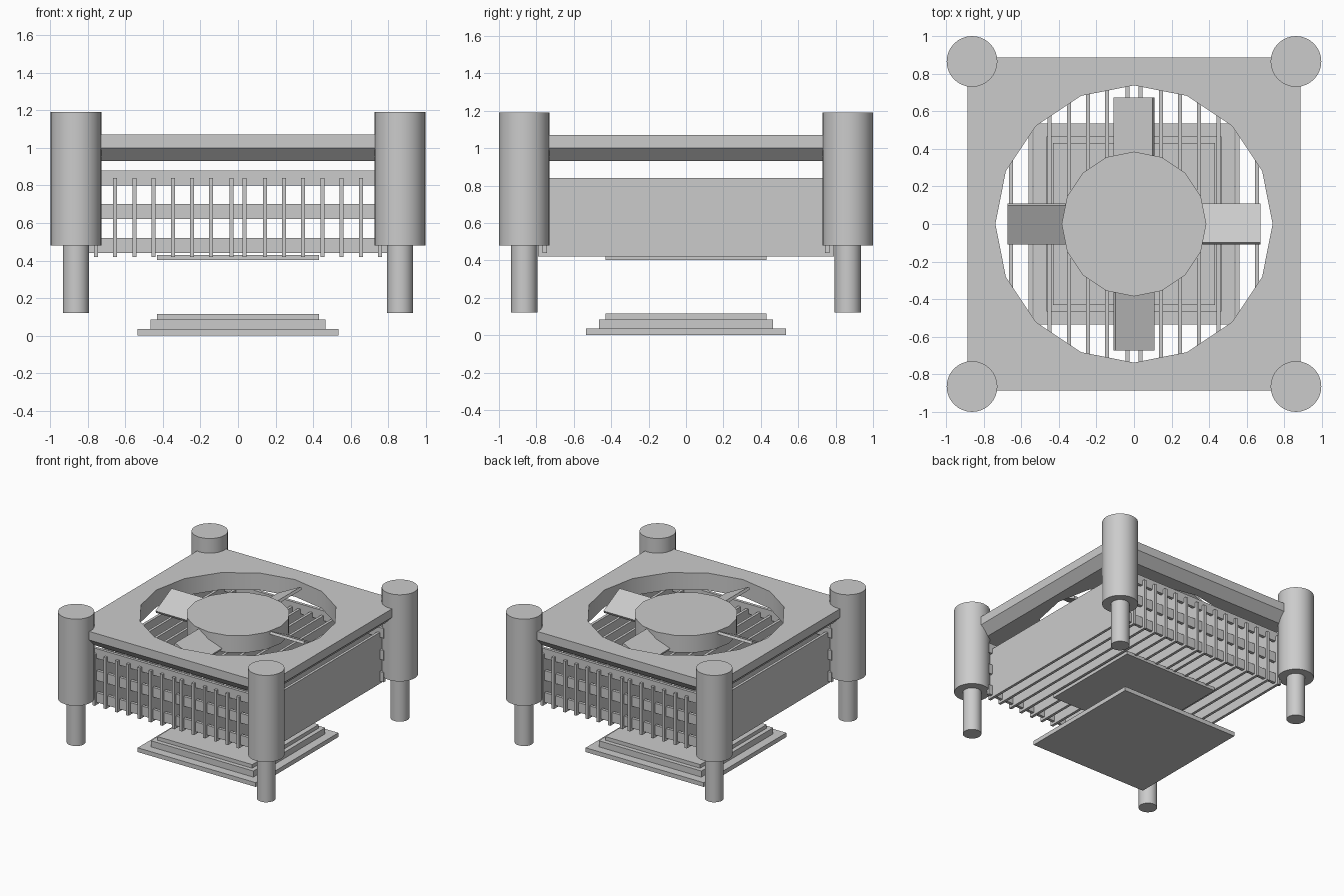
import bpy, bmesh, math
from mathutils import Matrix

if "Cube" in bpy.data.objects:
    bpy.data.objects.remove(bpy.data.objects["Cube"])


def finish(name, bm, angle=35):
    bmesh.ops.recalc_face_normals(bm, faces=bm.faces[:])
    mesh = bpy.data.meshes.new(name)
    bm.to_mesh(mesh)
    bm.free()
    ob = bpy.data.objects.new(name, mesh)
    bpy.context.collection.objects.link(ob)
    bpy.ops.object.select_all(action='DESELECT')
    bpy.context.view_layer.objects.active = ob
    ob.select_set(True)
    bpy.ops.object.shade_smooth_by_angle(angle=math.radians(angle))
    return ob


def box(name, x, y, z, matrix=None):
    """Box from (low, high) ranges on each axis, optionally transformed."""
    bm = bmesh.new()
    size = [b - a for a, b in (x, y, z)]
    mid = [(a + b) / 2 for a, b in (x, y, z)]
    m = Matrix.Translation(mid) @ Matrix.Diagonal((*size, 1))
    bmesh.ops.create_cube(bm, size=1, matrix=(matrix or Matrix()) @ m)
    return finish(name, bm)


def cylinder(name, x, y, r, z0, z1, sides):
    bm = bmesh.new()
    bmesh.ops.create_cone(bm, cap_ends=True, segments=sides, radius1=r, radius2=r,
                          depth=z1 - z0, matrix=Matrix.Translation((x, y, (z0 + z1) / 2)))
    return finish(name, bm)


# Stepped processor base: three stacked square plates
for name, h, z in (("base_board", 0.535, (0, 0.035)),
                   ("base_socket", 0.465, (0.035, 0.085)),
                   ("base_lid", 0.43, (0.085, 0.115))):
    box(name, (-h, h), (-h, h), z)

# Contact plate beneath the fins
box("contact_plate", (-0.43, 0.43), (-0.43, 0.43), (0.402, 0.43))

# Upright cooling fins, mirrored about the centre
for i, x in enumerate((0.035, 0.143, 0.245, 0.346, 0.45, 0.55, 0.655, 0.755)):
    for side in (-1, 1):
        c = x * side
        box(f"fin_{i}_{'right' if side > 0 else 'left'}",
            (c - 0.011, c + 0.011), (-0.79, 0.79), (0.42, 0.84))

# Horizontal slats that tie the fins together at front and back
for label, y in (("front", -0.755), ("back", 0.755)):
    for i, z in enumerate((0.48, 0.66, 0.84)):
        box(f"{label}_slat_{i}", (-0.8, 0.8), (y - 0.012, y + 0.012), (z - 0.04, z + 0.04))

# Fan frame: square outside with chamfered underside, 16-sided round opening
SIDES = 16
profile = (("round", 0.738, 0.93), ("round", 0.738, 1.07),
           ("square", 0.885, 1.07), ("square", 0.885, 1.0), ("square", 0.815, 0.93))
bm = bmesh.new()
rings = []
for kind, r, z in profile:
    ring = []
    for k in range(SIDES):
        a = 2 * math.pi * k / SIDES
        c, s = math.cos(a), math.sin(a)
        d = r if kind == "round" else r / max(abs(c), abs(s))
        ring.append(bm.verts.new((c * d, s * d, z)))
    rings.append(ring)
for a, b in zip(rings, rings[1:] + rings[:1]):
    for k in range(SIDES):
        n = (k + 1) % SIDES
        bm.faces.new((a[k], a[n], b[n], b[k]))
finish("fan_frame", bm)

# Fan hub and four pitched blades
cylinder("fan_hub", 0, 0, 0.385, 0.93, 1.07, SIDES)
for i in range(4):
    turn = (Matrix.Translation((0, 0, 1.0)) @ Matrix.Rotation(i * math.pi / 2, 4, 'Z')
            @ Matrix.Rotation(math.radians(-27), 4, 'X'))
    box(f"fan_blade_{i}", (0.3, 0.672), (-0.117, 0.117), (-0.011, 0.011), turn)

# Corner posts with thinner pins below
for sx in (-1, 1):
    for sy in (-1, 1):
        tag = f"{'back' if sy > 0 else 'front'}_{'right' if sx > 0 else 'left'}"
        x, y = sx * 0.862, sy * 0.865
        cylinder(f"post_{tag}", x, y, 0.135, 0.48, 1.19, 32)
        cylinder(f"pin_{tag}", x, y, 0.07, 0.12, 0.5, 32)
